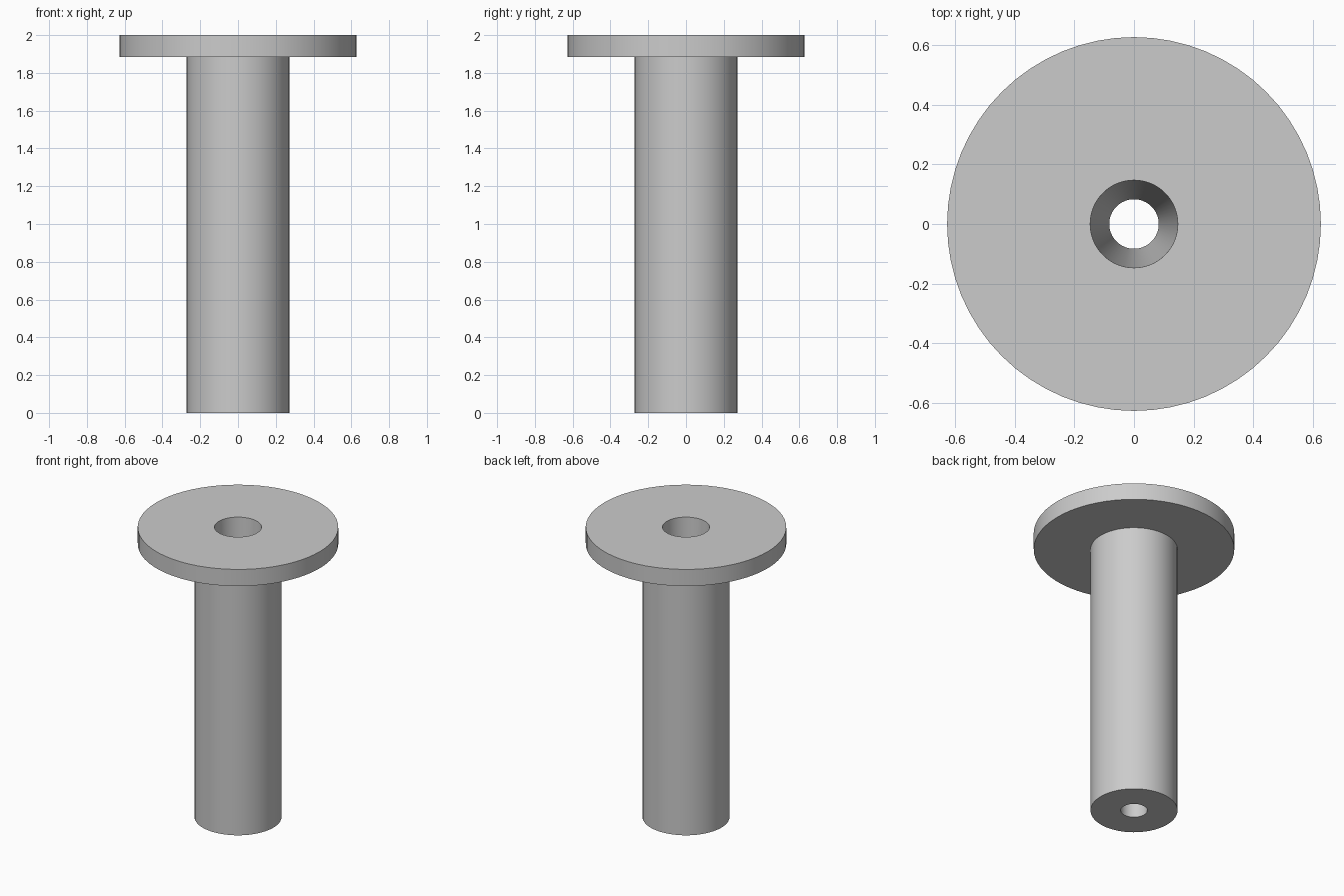
import bpy
import bmesh
from math import cos, sin, tau, radians

cube = bpy.data.objects.get("Cube")
if cube:
    bpy.data.objects.remove(cube, do_unlink=True)

SEGMENTS = 64


def make_material(name, rgb):
    mat = bpy.data.materials.new(name)
    mat.use_nodes = True
    color = (*rgb, 1.0)
    mat.diffuse_color = color
    mat.node_tree.nodes["Principled BSDF"].inputs["Base Color"].default_value = color
    return mat


def lathe(name, profile, mat):
    """Revolve a closed (radius, height) outline around the z axis."""
    bm = bmesh.new()
    rings = [[bm.verts.new((r * cos(tau * i / SEGMENTS), r * sin(tau * i / SEGMENTS), z))
              for i in range(SEGMENTS)] for r, z in profile]
    for lower, upper in zip(rings, rings[1:] + rings[:1]):
        for i in range(SEGMENTS):
            j = (i + 1) % SEGMENTS
            bm.faces.new((lower[i], lower[j], upper[j], upper[i]))
    bmesh.ops.recalc_face_normals(bm, faces=bm.faces)
    mesh = bpy.data.meshes.new(name)
    bm.to_mesh(mesh)
    bm.free()
    mesh.materials.append(mat)
    obj = bpy.data.objects.new(name, mesh)
    bpy.context.collection.objects.link(obj)
    return obj


grey = make_material("light grey", (0.6, 0.6, 0.6))

# Flanged sleeve: shaft, flange and a tapered bore running right through
flange_r, shaft_r = 0.627, 0.272
bore_top, bore_bottom = 0.147, 0.083
flange_z, top_z = 1.885, 2.0
sleeve = lathe("flanged_sleeve", [
    (bore_bottom, 0), (shaft_r, 0),
    (shaft_r, flange_z), (flange_r, flange_z),
    (flange_r, top_z), (bore_top, top_z),
], grey)

bpy.ops.object.select_all(action="DESELECT")
sleeve.select_set(True)
bpy.context.view_layer.objects.active = sleeve
bpy.ops.object.shade_smooth_by_angle(angle=radians(30))
